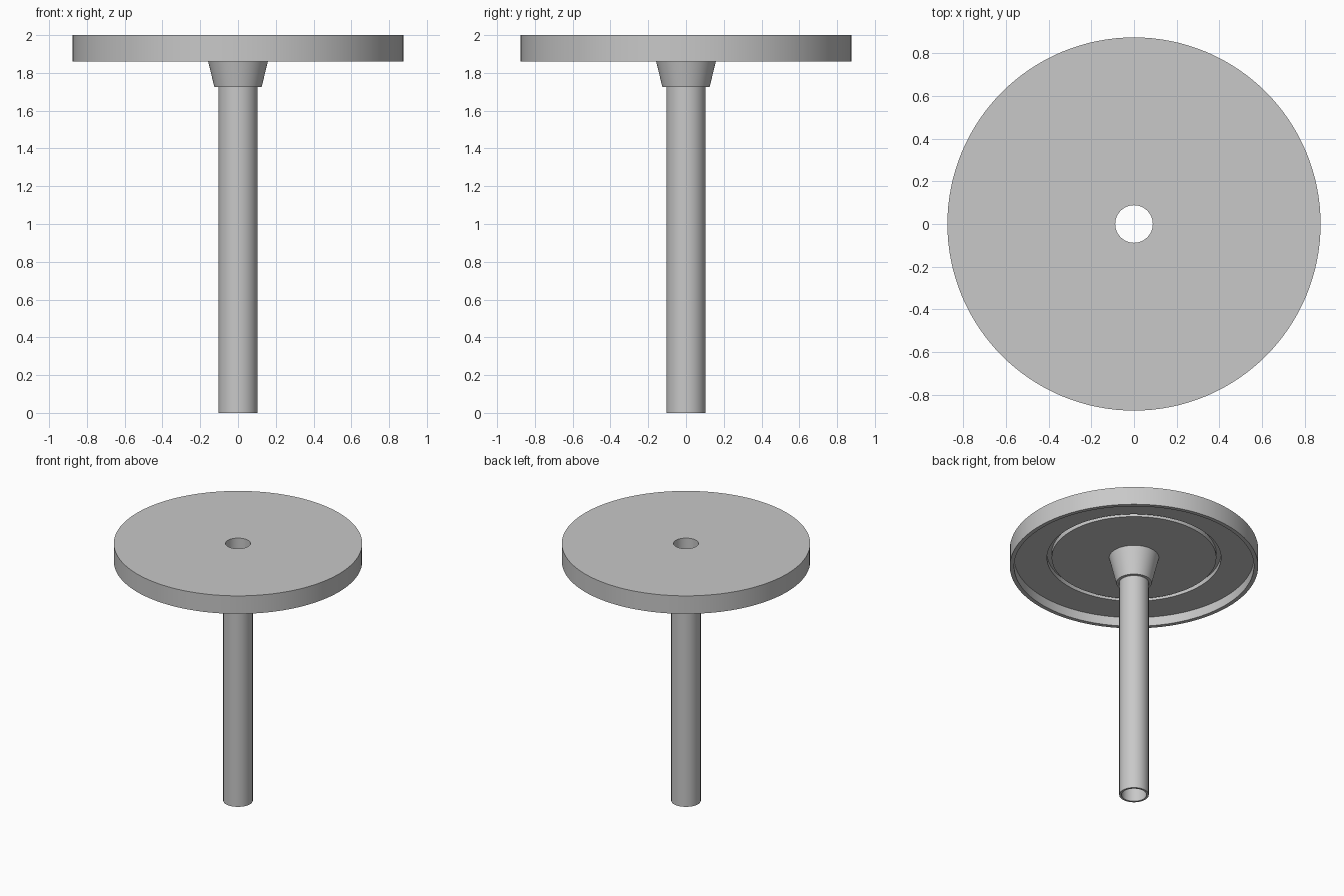
import bpy, bmesh, math

cube = bpy.data.objects.get("Cube")
if cube:
    bpy.data.objects.remove(cube, do_unlink=True)

SEGMENTS = 128
BORE, TUBE, COLLAR_LOW, COLLAR_HIGH = 0.088, 0.104, 0.125, 0.175
RIM, RIM_INNER = 0.875, 0.845
GROOVE_OUT, GROOVE_IN = 0.613, 0.58
TOP, RIM_BASE, FLOOR, COLLAR_BASE = 2.0, 1.86, 1.93, 1.725
GROOVE_TOP = FLOOR + 0.035

grey = bpy.data.materials.new("plain grey")
grey.use_nodes = True
grey.diffuse_color = (0.58, 0.58, 0.58, 1)
grey.node_tree.nodes["Principled BSDF"].inputs["Base Color"].default_value = grey.diffuse_color


def lathe(name, profile):
    """Revolve (radius, height) points around z, faces outward."""
    bm = bmesh.new()
    rings = []
    for r, z in profile:
        angles = [math.tau * i / SEGMENTS for i in range(SEGMENTS)]
        rings.append([bm.verts.new((r * math.cos(a), r * math.sin(a), z)) for a in angles])
    for upper, lower in zip(rings, rings[1:]):
        for i in range(SEGMENTS):
            j = (i + 1) % SEGMENTS
            bm.faces.new((upper[i], lower[i], lower[j], upper[j]))
    mesh = bpy.data.meshes.new(name)
    bm.to_mesh(mesh)
    bm.free()
    mesh.materials.append(grey)
    obj = bpy.data.objects.new(name, mesh)
    bpy.context.collection.objects.link(obj)
    bpy.ops.object.select_all(action="DESELECT")
    obj.select_set(True)
    bpy.context.view_layer.objects.active = obj
    bpy.ops.object.shade_smooth_by_angle(angle=math.radians(30))
    return obj


# Round plate with a hanging rim and a ring groove underneath
lathe("round_plate", [
    (BORE, TOP), (RIM, TOP), (RIM, RIM_BASE), (RIM_INNER, RIM_BASE),
    (RIM_INNER, FLOOR), (GROOVE_OUT, FLOOR), (GROOVE_OUT, GROOVE_TOP),
    (GROOVE_IN, GROOVE_TOP), (GROOVE_IN, FLOOR), (COLLAR_HIGH, FLOOR),
])

# Tapered collar under the plate
lathe("tapered_collar", [
    (COLLAR_HIGH, FLOOR), (COLLAR_LOW, COLLAR_BASE), (TUBE, COLLAR_BASE),
])

# Hollow stem, with its bore running up through the plate
lathe("hollow_stem", [
    (TUBE, COLLAR_BASE), (TUBE, 0), (BORE, 0), (BORE, TOP),
])
